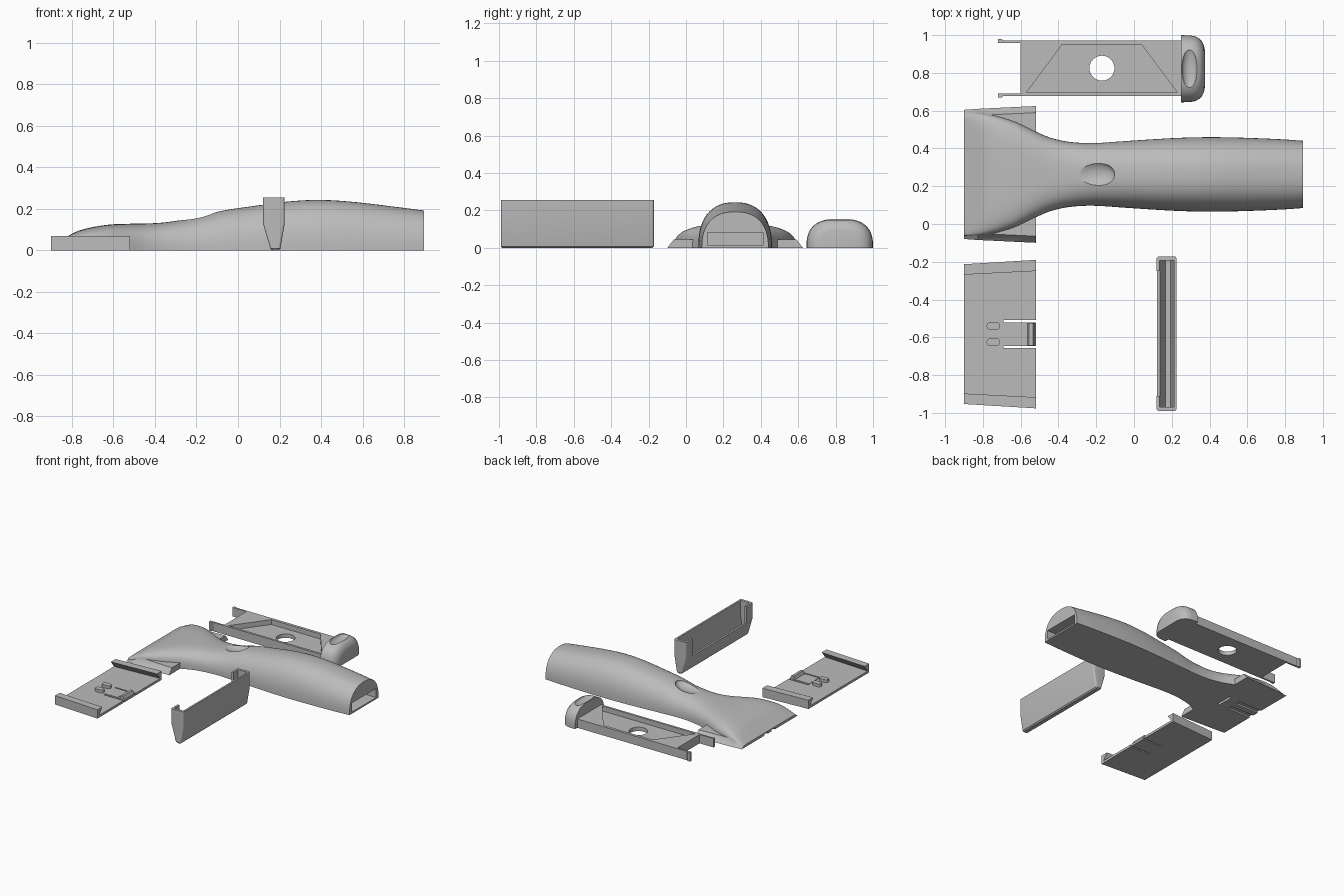
import bpy, bmesh, math

if "Cube" in bpy.data.objects:
    bpy.data.objects.remove(bpy.data.objects["Cube"])

grey = bpy.data.materials.new("mid_grey")
grey.diffuse_color = (0.5, 0.5, 0.5, 1)
grey.use_nodes = True
grey.node_tree.nodes["Principled BSDF"].inputs["Base Color"].default_value = grey.diffuse_color


def finish(bm, name, smooth=None):
    bmesh.ops.recalc_face_normals(bm, faces=bm.faces)
    me = bpy.data.meshes.new(name)
    bm.to_mesh(me)
    bm.free()
    me.materials.append(grey)
    ob = bpy.data.objects.new(name, me)
    bpy.context.collection.objects.link(ob)
    if smooth:
        shade(ob, smooth)
    return ob


def activate(ob):
    bpy.ops.object.select_all(action='DESELECT')
    ob.select_set(True)
    bpy.context.view_layer.objects.active = ob


def shade(ob, angle=35):
    activate(ob)
    bpy.ops.object.shade_smooth_by_angle(angle=math.radians(angle))


def loft(name, rings, smooth=None):
    """Skin a list of equal-length point rings and cap both ends."""
    bm = bmesh.new()
    vs = [[bm.verts.new(p) for p in r] for r in rings]
    n = len(rings[0])
    for a, b in zip(vs, vs[1:]):
        for i in range(n):
            j = (i + 1) % n
            bm.faces.new((a[i], a[j], b[j], b[i]))
    bm.faces.new(vs[0])
    bm.faces.new(vs[-1][::-1])
    return finish(bm, name, smooth)


def box(name, x0, x1, y0, y1, z0, z1):
    return loft(name, [[(x0, y0, z), (x1, y0, z), (x1, y1, z), (x0, y1, z)] for z in (z0, z1)])


def prism(name, pts, z0, z1):
    return loft(name, [[(x, y, z) for x, y in pts] for z in (z0, z1)])


def ball(name, loc, scale):
    bm = bmesh.new()
    bmesh.ops.create_uvsphere(bm, u_segments=48, v_segments=24, radius=1)
    for v in bm.verts:
        v.co = [c * s + l for c, s, l in zip(v.co, scale, loc)]
    for f in bm.faces:
        f.smooth = True
    return finish(bm, name)


def combine(ob, others, op='DIFFERENCE'):
    for c in others:
        c.hide_render = True
        m = ob.modifiers.new("bool", 'BOOLEAN')
        m.operation, m.solver, m.object = op, 'EXACT', c
        activate(ob)
        bpy.ops.object.modifier_apply(modifier=m.name)
        bpy.data.objects.remove(c)


def curve_at(keys, x, col):
    """Smooth interpolation through key rows."""
    def slope(i):
        a, b = keys[max(i - 1, 0)], keys[min(i + 1, len(keys) - 1)]
        return (b[col] - a[col]) / (b[0] - a[0])
    for i in range(len(keys) - 1):
        p, q = keys[i], keys[i + 1]
        if x <= q[0] + 1e-9:
            d = q[0] - p[0]
            t = (x - p[0]) / d
            return ((2*t**3 - 3*t*t + 1) * p[col] + (t**3 - 2*t*t + t) * d * slope(i)
                    + (3*t*t - 2*t**3) * q[col] + (t**3 - t*t) * d * slope(i + 1))


def arch(x, cy, w, h, n, segs=40):
    """Flat-bottomed rounded section."""
    ring = []
    for i in range(segs + 1):
        a = math.pi * i / segs
        c, s = math.cos(a), max(math.sin(a), 0)
        ring.append((x, cy + w * math.copysign(abs(c) ** (2 / n), c), h * s ** (2 / n)))
    return ring


def rounded_rect(x0, x1, y0, y1, r, segs=6):
    pts = []
    for k, (cx, cy) in enumerate(((x1-r, y1-r), (x0+r, y1-r), (x0+r, y0+r), (x1-r, y0+r))):
        for i in range(segs + 1):
            a = math.pi / 2 * (k + i / segs)
            pts.append((cx + r * math.cos(a), cy + r * math.sin(a)))
    return pts


# Handle: x, half width, height, section squareness
CY = 0.2625
keys = [(-.90, .325, .02, 7), (-.83, .324, .062, 6), (-.78, .32, .09, 5), (-.71, .305, .11, 4.5),
        (-.62, .275, .124, 4), (-.53, .232, .128, 3.4), (-.45, .197, .129, 3), (-.36, .175, .134, 2.7),
        (-.26, .166, .148, 2.5), (-.18, .167, .164, 2.4), (-.08, .174, .19, 2.4), (.10, .186, .217, 2.4),
        (.25, .194, .236, 2.4), (.39, .197, .243, 2.4), (.55, .195, .234, 2.4), (.78, .186, .207, 2.4),
        (.895, .178, .192, 2.4)]
N = 90
xs = [-.9 + 1.795 * i / N for i in range(N + 1)]
handle = loft("handle", [arch(x, CY, *(curve_at(keys, x, c) for c in (1, 2, 3))) for x in xs])

# Dovetail wings under the head
wings = loft("head_wings", [[(x, CY - w, 0), (x, CY + w, 0), (x, CY + w - .035, z), (x, CY - w + .035, z)]
                            for x, w, z in ((-.9, .342, .015), (-.83, .347, .045), (-.52, .362, .045))])
combine(handle, [wings], 'UNION')
# Thumb dish, rear slot, snap slots underneath
combine(handle, [
    ball("thumb_cut", (-.22, CY, .185), (.118, .075, .05)),
    box("rear_slot_cut", -.2, 1, CY - .148, CY + .148, .012, .082),
    box("catch_cut", -.62, -.60, CY - .07, CY + .07, -.05, .03),
] + [box("nub_cut", -1, -.7, CY + s * .043 - .02, CY + s * .043 + .02, -.05, .012) for s in (-1, 1)])
shade(handle, 35)

# Blade guard plate with dovetail rails
GY = -.583
half = [(1, 0), (1, .068), (.85, .068), (.95, .018)]
rings = []
for x, w in ((-.9, .37), (-.52, .393)):
    rings.append([(x, GY + w * k, z) for k, z in half] + [(x, GY - w * k, z) for k, z in half[::-1]])
guard = loft("guard_plate", rings)
combine(guard, [box("slit_cut", -.69, -.4, GY + s * .068 - .006, GY + s * .068 + .006, -.1, .1)
                for s in (-1, 1)])
for s in (-1, 1):
    y = GY + s * .043
    prism("guard_nub", rounded_rect(-.78, -.71, y - .02, y + .02, .018), .012, .04)
# Snap tab ridge
loft("tab_ridge", [[(-.565, y, .015), (-.555, y, .042), (-.535, y, .042), (-.522, y, .015)]
                   for y in (GY - .06, GY + .06)])
box("tab_base", -.689, -.58, GY - .06, GY + .06, .015, .021)

# Edge cover: tapered sheath, open on top and on one side
rings = []
for z, x0, x1, g in ((0, .165, .195, .006), (.008, .156, .204, 0), (.13, .12, .225, 0), (.255, .12, .225, 0)):
    rings.append([(x, y, z) for x, y in rounded_rect(x0, x1, -.99 + g, -.172 - g, .012)])
cover = loft("edge_cover", rings)
cavity = loft("cover_cavity", [[(x0, -.97, z), (x1, -.97, z), (x1, -.192, z), (x0, -.192, z)]
                               for z, x0, x1 in ((.03, .168, .194), (.13, .135, .211), (.3, .135, .211))])
combine(cover, [cavity, box("cover_window", .05, .15, -.91, -.25, .12, .3)])
shade(cover, 30)

# Blade carrier with trapezoid pocket and round hole
SY = .825
carrier = box("blade_carrier", -.6, .27, SY - .147, SY + .147, 0, .068)
pocket = prism("pocket_cut", [(-.57, .695), (.23, .695), (.04, .95), (-.38, .95)], .03, .2)
hole = prism("hole_cut", [(-.17 + .066 * math.cos(a * math.pi / 24), SY + .066 * math.sin(a * math.pi / 24))
                          for a in range(48)], -.1, .2)
combine(carrier, [pocket, hole])
shade(carrier, 30)
# Spring prongs with end hooks
for s in (-1, 1):
    a, b = sorted((SY + s * .147, SY + s * .133))
    box("prong", -.72, -.598, a, b, 0, .068)
    a, b = sorted((SY + s * .154, SY + s * .14))
    prism("prong_hook", [(-.72, a), (-.7, a), (-.69, (a + b) / 2), (-.7, b), (-.72, b)], 0, .068)

# End cap with finger dish
cap_rows = [(.25, .178, .155), (.30, .176, .155), (.325, .171, .152), (.345, .160, .144),
            (.36, .145, .13), (.37, .125, .112), (.375, .10, .092)]
cap = loft("end_cap", [arch(x, .822, w, h, 2.7) for x, w, h in cap_rows])
combine(cap, [ball("cap_dish", (.295, .822, .163), (.042, .125, .035))])
shade(cap, 40)
